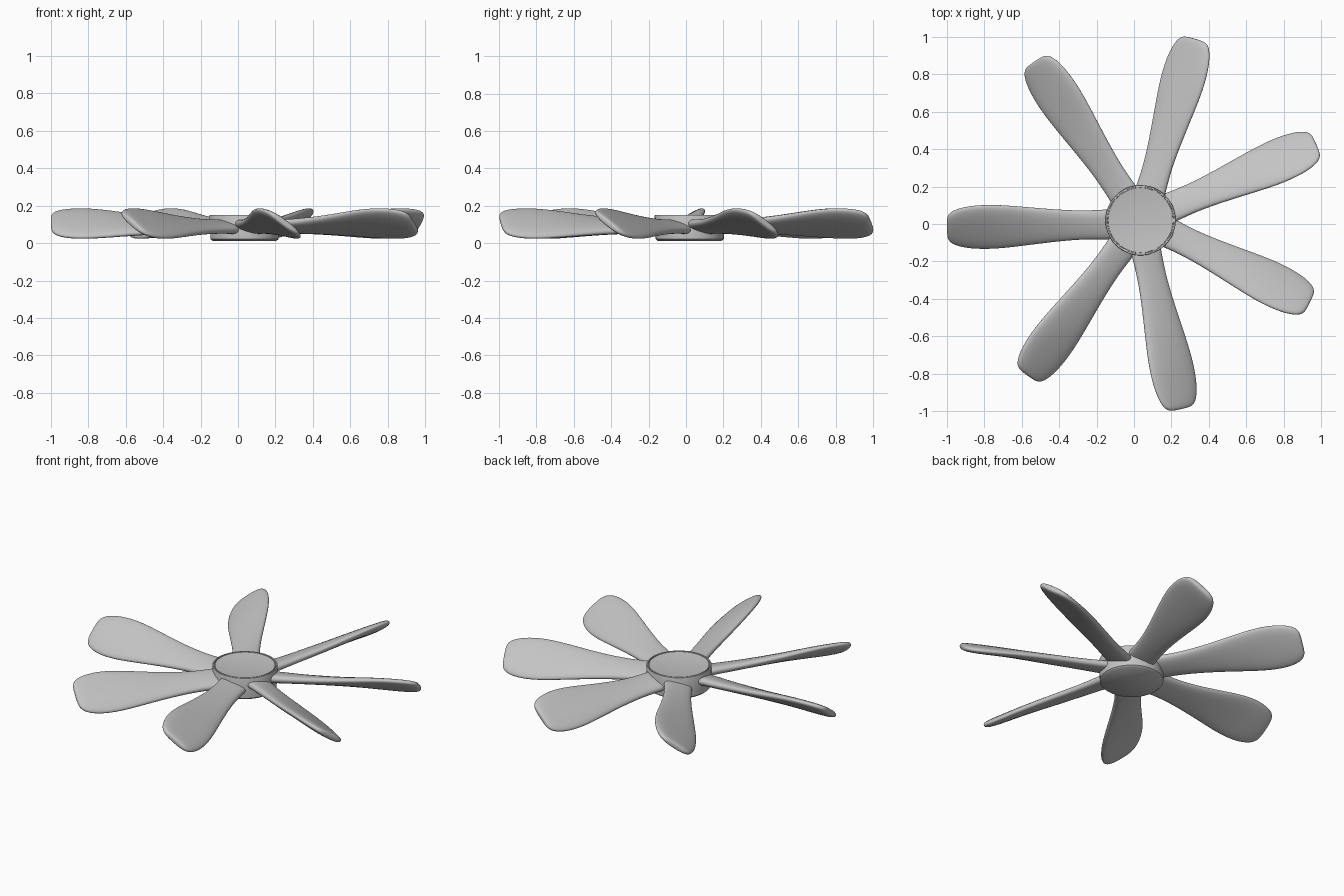
import bpy, bmesh, math
from mathutils import Vector

if "Cube" in bpy.data.objects:
    bpy.data.objects.remove(bpy.data.objects["Cube"])

metal = bpy.data.materials.new("plain grey")
metal.diffuse_color = (0.55, 0.55, 0.55, 1)
metal.use_nodes = True
metal.node_tree.nodes["Principled BSDF"].inputs["Base Color"].default_value = metal.diffuse_color

HUB = Vector((0.035, 0.02, 0))
SIDES = 16


def finish(bm, name, subdiv=0, angle=40):
    bmesh.ops.recalc_face_normals(bm, faces=bm.faces)
    mesh = bpy.data.meshes.new(name)
    bm.to_mesh(mesh)
    bm.free()
    mesh.materials.append(metal)
    obj = bpy.data.objects.new(name, mesh)
    bpy.context.collection.objects.link(obj)
    bpy.ops.object.select_all(action='DESELECT')
    obj.select_set(True)
    bpy.context.view_layer.objects.active = obj
    bpy.ops.object.shade_smooth_by_angle(angle=math.radians(angle))
    if subdiv:
        mod = obj.modifiers.new("rounding", 'SUBSURF')
        mod.levels = mod.render_levels = subdiv
    return obj


def loft(bm, rings):
    loops = [[bm.verts.new(p) for p in ring] for ring in rings]
    for a, b in zip(loops, loops[1:]):
        n = len(a)
        for i in range(n):
            bm.faces.new((a[i], a[(i + 1) % n], b[(i + 1) % n], b[i]))
    bm.faces.new(loops[0])
    bm.faces.new(loops[-1])


# Hub: drum with a thin groove around a shallow dished cap
profile = [(0.170, 0.012), (0.182, 0.022), (0.188, 0.145), (0.186, 0.150),
           (0.179, 0.150), (0.178, 0.142), (0.174, 0.142), (0.173, 0.149),
           (0.12, 0.143), (0.05, 0.139)]
bm = bmesh.new()
loft(bm, [[HUB + Vector((r * math.cos(a), r * math.sin(a), z))
           for a in (math.tau * i / 48 for i in range(48))]
          for r, z in profile])
finish(bm, "hub")

# Blade stations: fraction of length, half width, half rise, half thickness, height
stations = [(-0.10, 0.085, 0.022, 0.032, 0.088),
            (0.00, 0.080, 0.022, 0.030, 0.088),
            (0.17, 0.076, 0.027, 0.027, 0.090),
            (0.40, 0.094, 0.044, 0.027, 0.096),
            (0.62, 0.115, 0.068, 0.027, 0.103),
            (0.76, 0.120, 0.079, 0.026, 0.105),
            (0.88, 0.112, 0.078, 0.025, 0.105),
            (0.96, 0.092, 0.066, 0.023, 0.106),
            (0.99, 0.070, 0.050, 0.018, 0.107),
            (1.00, 0.045, 0.032, 0.010, 0.107)]


def soft(v, power):
    return math.copysign(abs(v) ** power, v)


def blade(name, root, tip):
    root, tip = Vector((*root, 0)), Vector((*tip, 0))
    side = (tip - root).normalized().cross(Vector((0, 0, 1)))
    rings = []
    for t, width, rise, thick, height in stations:
        chord = side * width + Vector((0, 0, rise))
        normal = (Vector((0, 0, width)) - side * rise).normalized() * thick
        center = root.lerp(tip, t) + Vector((0, 0, height))
        ring = []
        for i in range(SIDES):
            a = math.tau * i / SIDES
            ring.append(center + chord * soft(math.cos(a), 0.8)
                        + normal * soft(math.sin(a), 0.8))
        rings.append(ring)
    bm = bmesh.new()
    loft(bm, rings)
    finish(bm, name, subdiv=2, angle=180)


# Seven pitched blades around the hub
for k, (root, tip) in enumerate([
        ((-0.16, -0.003), (-1.00, -0.02)),
        ((-0.08, -0.140), (-0.57, -0.81)),
        ((0.07, -0.170), (0.25, -0.99)),
        ((0.20, -0.055), (0.94, -0.42)),
        ((0.21, 0.095), (0.975, 0.425)),
        ((0.095, 0.200), (0.325, 0.99)),
        ((-0.06, 0.165), (-0.53, 0.87))]):
    blade(f"blade_{k + 1}", root, tip)
